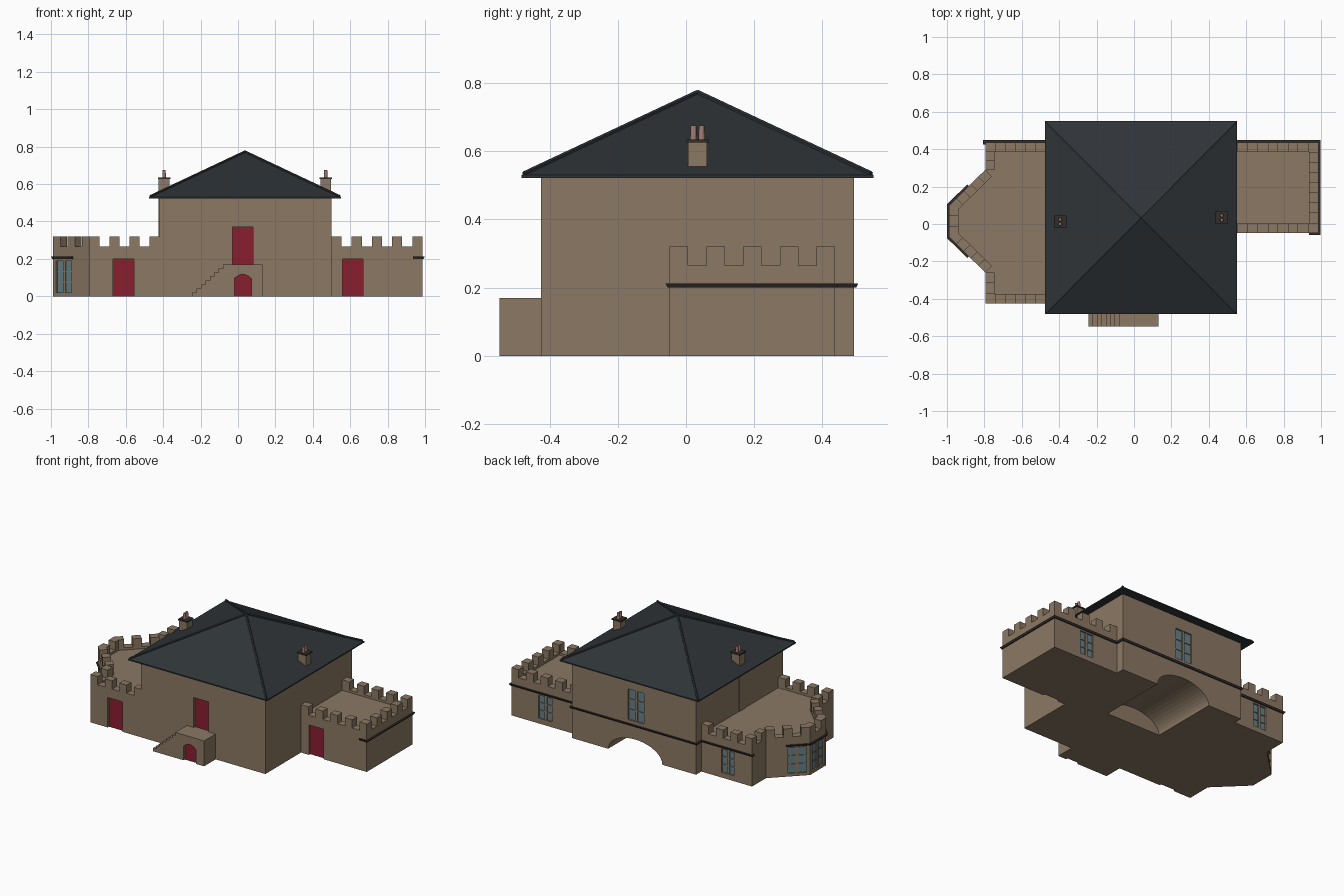
import bpy, bmesh, math
from mathutils import Vector, Matrix

if "Cube" in bpy.data.objects:
    bpy.data.objects.remove(bpy.data.objects["Cube"])


def material(name, rgb):
    m = bpy.data.materials.new(name)
    m.diffuse_color = (*rgb, 1)
    m.use_nodes = True
    m.node_tree.nodes["Principled BSDF"].inputs["Base Color"].default_value = m.diffuse_color
    return m


STONE = material("stone", (0.26, 0.19, 0.127))
SLATE = material("slate", (0.028, 0.034, 0.039))
TRIM = material("trim", (0.03, 0.028, 0.024))
RED = material("red_paint", (0.25, 0.013, 0.03))
GLASS = material("glass", (0.13, 0.22, 0.25))
CLAY = material("clay", (0.36, 0.2, 0.17))


def make(name, bm, mat):
    bmesh.ops.recalc_face_normals(bm, faces=bm.faces[:])
    me = bpy.data.meshes.new(name)
    bm.to_mesh(me)
    bm.free()
    me.materials.append(mat)
    ob = bpy.data.objects.new(name, me)
    bpy.context.collection.objects.link(ob)
    return ob


def add_box(bm, lo, hi, mx=Matrix()):
    lo, hi = Vector(lo), Vector(hi)
    bmesh.ops.create_cube(bm, size=1, matrix=mx @ Matrix.Translation((lo + hi) / 2)
                          @ Matrix.Diagonal((*(hi - lo), 1)))


def box(name, lo, hi, mat, mx=Matrix()):
    bm = bmesh.new()
    add_box(bm, lo, hi, mx)
    return make(name, bm, mat)


def prism(name, pts, vec, mat, mx=Matrix()):
    bm = bmesh.new()
    f = bm.faces.new([bm.verts.new(mx @ Vector(p)) for p in pts])
    ext = bmesh.ops.extrude_face_region(bm, geom=[f])["geom"]
    v = mx.to_3x3() @ Vector(vec)
    bmesh.ops.translate(bm, vec=v, verts=[e for e in ext if isinstance(e, bmesh.types.BMVert)])
    return make(name, bm, mat)


def cut(body, cutter):
    m = body.modifiers.new("cut", 'BOOLEAN')
    m.operation = 'DIFFERENCE'
    m.solver = 'EXACT'
    m.object = cutter
    cutter.hide_render = True
    cutter.hide_viewport = True


def wall_frame(x, y, deg):
    # local x runs along the wall, local y points out of it
    return Matrix.Translation((x, y, 0)) @ Matrix.Rotation(math.radians(deg), 4, 'Z')


def window(name, body, x, y, deg, w, z0, z1, depth=0.014):
    mx = wall_frame(x, y, deg)
    cut(body, box(name + "_cutter", (-w / 2, -depth, z0), (w / 2, 0.05, z1), STONE, mx))
    box(name + "_glass", (-w / 2, -depth - 0.005, z0), (w / 2, -depth + 0.004, z1), GLASS, mx)
    bm = bmesh.new()
    add_box(bm, (-0.009, -depth, z0), (0.009, -0.003, z1), mx)
    for i in (1, 2):
        z = z0 + (z1 - z0) * i / 3
        add_box(bm, (-w / 2, -depth, z - 0.003), (w / 2, -0.005, z + 0.003), mx)
    make(name + "_bars", bm, STONE)


def door(name, body, x, y, w, z0, z1, depth=0.015, rise=0.0):
    mx = wall_frame(x, y, 180)
    pts = [(-w / 2, 0, z0), (w / 2, 0, z0)]
    for i in range(9 if rise else 2):
        t = i / (8 if rise else 1)
        pts.append((w / 2 - w * t, 0, z1 - rise + rise * math.sin(math.pi * t)))
    cut(body, prism(name + "_cutter", [(a, -depth, c) for a, b, c in pts], (0, 0.06, 0), STONE, mx))
    prism(name, [(a, -depth - 0.004, c) for a, b, c in pts], (0, 0.006, 0), RED, mx)


FLOOR, SILL, TOP = 0.25, 0.265, 0.32
YF, YB, YW = -0.425, 0.493, 0.437      # house front, house back, wing back
XL, XR, WR, WL, BAY = -0.42, 0.5, 0.986, -0.795, -0.988


def parapet(name, path):
    # counter-clockwise path, (end x, end y, number of alternating segments)
    bm = bmesh.new()
    for (ax, ay, _), (bx, by, n) in zip(path, path[1:]):
        d = Vector((bx - ax, by - ay))
        mx = wall_frame(ax, ay, math.degrees(math.atan2(d.y, d.x)))
        s = d.length / n
        for i in range(n):
            add_box(bm, (i * s, 0, FLOOR), ((i + 1) * s, 0.05, SILL if i % 2 else TOP), mx)
    make(name, bm, STONE)


def band(name, path):
    # drip moulding swept along a counter-clockwise wall path with mitred corners
    p = [Vector(q) for q in path]
    nrm = [Vector(((b - a).y, -(b - a).x)).normalized() for a, b in zip(p, p[1:])]
    bm, rings = bmesh.new(), []
    for i, q in enumerate(p):
        n0, n1 = nrm[max(i - 1, 0)], nrm[min(i, len(nrm) - 1)]
        m = (n0 + n1) / (1 + n0.dot(n1))
        rings.append([bm.verts.new((*(q + m * o), z)) for o, z in
                      ((-0.005, 0.2), (0.006, 0.2), (0.012, 0.212), (-0.005, 0.212))])
    for a, b in zip(rings, rings[1:]):
        for j in range(4):
            k = (j + 1) % 4
            bm.faces.new((a[j], a[k], b[k], b[j]))
    bm.faces.new(rings[0])
    bm.faces.new(rings[-1])
    make(name, bm, TRIM)


# Main house with a vaulted recess at the rear
house = box("main_house", (XL, YF, 0), (XR, YB, 0.525), STONE)
vault = [(0.03 + 0.2 * math.cos(math.pi * i / 20), 0.03, 0.115 * math.sin(math.pi * i / 20))
         for i in range(21)]
vault = [(0.23, 0.03, -0.05)] + vault + [(-0.17, 0.03, -0.05)]
cut(house, prism("vault_cutter", vault, (0, 0.6, 0), STONE))
door("upper_door", house, 0.025, YF, 0.11, 0.17, 0.37)
window("rear_window", house, 0.025, YB, 0, 0.12, 0.235, 0.44)

# Hipped roof with ridge strips
RX0, RX1, RY0, RY1 = -0.476, 0.551, -0.482, 0.55
apex = Vector(((RX0 + RX1) / 2, (RY0 + RY1) / 2, 0.772))
bm = bmesh.new()
corners = [(RX0, RY0), (RX1, RY0), (RX1, RY1), (RX0, RY1)]
low = [bm.verts.new((x, y, 0.522)) for x, y in corners]
high = [bm.verts.new((x, y, 0.53)) for x, y in corners]
tip = bm.verts.new(apex)
bm.faces.new(low)
for i in range(4):
    j = (i + 1) % 4
    bm.faces.new((low[i], low[j], high[j], high[i]))
    bm.faces.new((high[i], high[j], tip))
make("roof", bm, SLATE)
bm = bmesh.new()
for x, y in corners:
    a = Vector((x, y, 0.53)).lerp(apex, 0.015)
    d = apex - a
    mx = Matrix.Translation((a + apex) / 2) @ d.to_track_quat('Z', 'Y').to_matrix().to_4x4()
    bmesh.ops.create_cone(bm, cap_ends=True, segments=6, radius1=0.008, radius2=0.008,
                          depth=d.length, matrix=mx)
make("roof_hips", bm, SLATE)

# Chimneys: the left one is a full-height stack
for side, x, y, z0 in (("left", -0.395, 0.012, FLOOR), ("right", 0.469, 0.034, 0.5)):
    box(side + "_chimney", (x - 0.029, y - 0.028, z0), (x + 0.029, y + 0.028, 0.626), STONE)
    box(side + "_chimney_cap", (x - 0.034, y - 0.033, 0.626), (x + 0.034, y + 0.033, 0.635), TRIM)
    bm = bmesh.new()
    for s in (-1, 1):
        bmesh.ops.create_cone(bm, cap_ends=True, segments=12, radius1=0.01, radius2=0.008,
                              depth=0.042, matrix=Matrix.Translation((x, y + s * 0.012, 0.654)))
    make(side + "_chimney_pots", bm, CLAY)

# Right wing
WF = -0.048
right = box("right_wing", (XR, WF, 0), (WR, YW, FLOOR), STONE)
parapet("right_parapet", [(XR, WF, 0), (WR, WF, 9), (WR, YW, 9), (XR, YW, 9)])
door("right_door", right, 0.613, WF, 0.11, 0, 0.2)
window("right_wing_window", right, 0.735, YW, 0, 0.1, 0.035, 0.19)

# Left wing with canted bay
YC = 0.015
left_path = [(XL, YW, 0), (WL, YW, 7), (WL, YC + 0.275, 3), (BAY, YC + 0.085, 5),
             (BAY, YC - 0.085, 3), (WL, YC - 0.275, 5), (WL, YF, 3), (XL, YF, 7)]
left = prism("left_wing", [(x, y, 0) for x, y, _ in left_path], (0, 0, FLOOR), STONE)
parapet("left_parapet", left_path)
door("left_door", left, -0.612, YF, 0.11, 0, 0.2)
window("left_wing_window", left, -0.615, YW, 0, 0.095, 0.035, 0.19)
slope = 0.19 / (WL - BAY)
tilt = math.degrees(math.atan(slope))
wx = 0.056
window("bay_window_rear", left, BAY + wx, YC + 0.085 + wx * slope, tilt, 0.115, 0.02, 0.19)
window("bay_window_side", left, BAY, YC, 90, 0.12, 0.02, 0.19)
window("bay_window_front", left, BAY + wx, YC - 0.085 - wx * slope, 180 - tilt, 0.115, 0.02, 0.19)

# Drip mouldings
band("rear_band", [(0.935, WF), (WR, WF), (WR, YW), (XR, YW), (XR, YB), (XL, YB), (XL, YW),
                   (WL, YW), (WL, YW - 0.012)])
bx = 0.105
band("bay_band", [(BAY + bx, YC + 0.085 + bx * slope), (BAY, YC + 0.085),
                  (BAY, YC - 0.085), (BAY + bx, YC - 0.085 - bx * slope)])

# Front stair with arched cellar door
pts = [(0.132, -0.547, 0), (0.132, -0.547, 0.17)]
for i in range(8):
    x = -0.08 - i * 0.0235
    z = 0.17 * (8 - i) / 8
    pts += [(x, -0.547, z), (x, -0.547, z - 0.17 / 8)]
stair = prism("front_stair", pts, (0, 0.547 + YF, 0), STONE)
door("cellar_door", stair, 0.026, -0.547, 0.09, 0, 0.118, rise=0.022)
